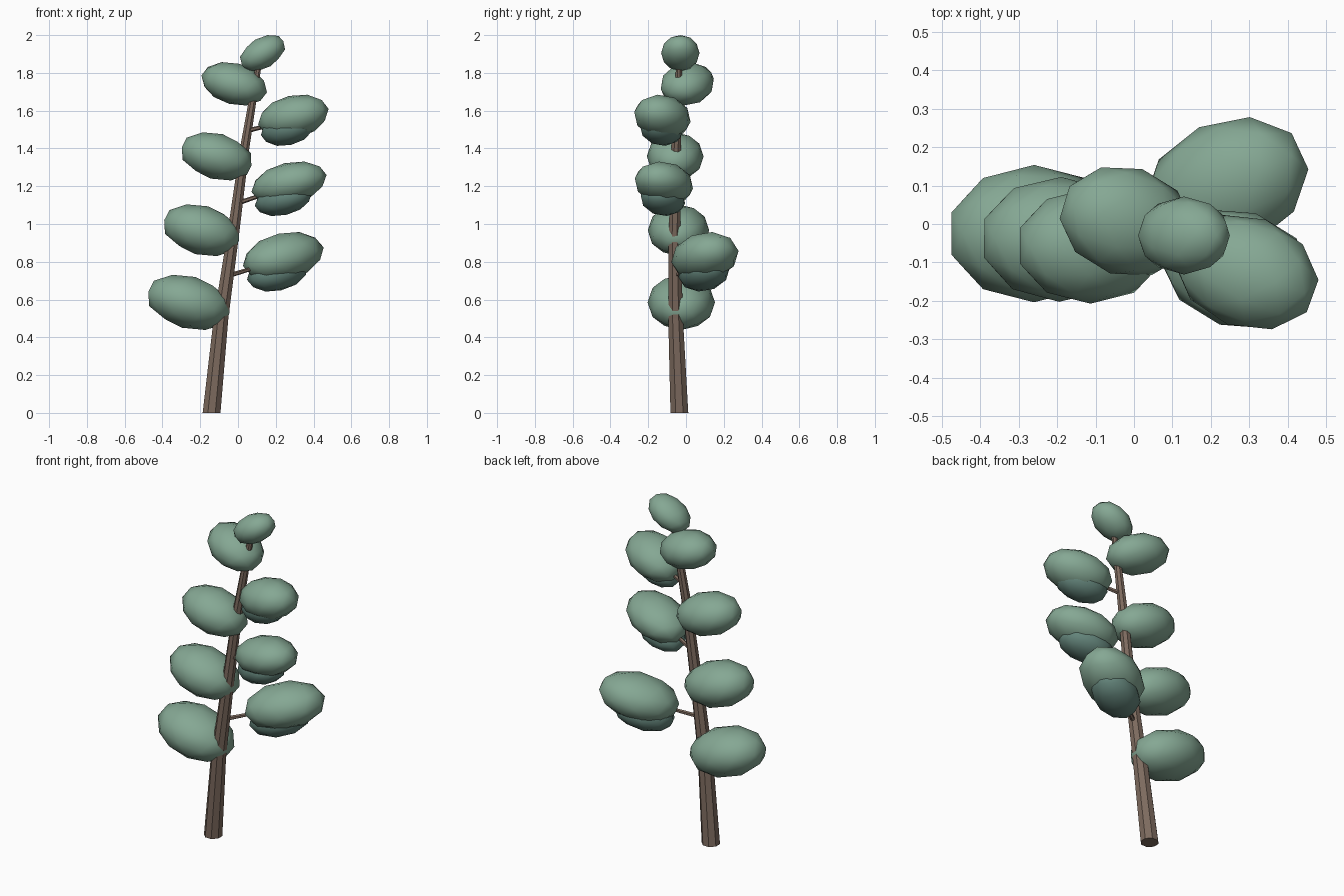
import bpy, bmesh, math
from mathutils import Vector, Euler

if "Cube" in bpy.data.objects:
    bpy.data.objects.remove(bpy.data.objects["Cube"])


def material(name, rgb):
    m = bpy.data.materials.new(name)
    m.diffuse_color = (*rgb, 1)
    m.use_nodes = True
    m.node_tree.nodes["Principled BSDF"].inputs["Base Color"].default_value = m.diffuse_color
    return m


BARK = material("bark brown", (0.205, 0.145, 0.112))
LEAF = material("leaf green", (0.235, 0.39, 0.295))
SHADE = material("deep leaf green", (0.125, 0.23, 0.195))


def finish(bm, name, mat, smooth):
    bmesh.ops.recalc_face_normals(bm, faces=bm.faces)
    me = bpy.data.meshes.new(name)
    bm.to_mesh(me)
    bm.free()
    me.materials.append(mat)
    for p in me.polygons:
        p.use_smooth = smooth
    ob = bpy.data.objects.new(name, me)
    bpy.context.collection.objects.link(ob)
    return ob


def tube(name, points, sides, flat_rings=False):
    """Tapered tube through (x, y, z, radius) points."""
    bm = bmesh.new()
    rings = []
    axis = Vector(points[-1][:3]) - Vector(points[0][:3])
    rot = axis.to_track_quat('Z', 'Y')
    for x, y, z, r in points:
        ring = []
        for i in range(sides):
            a = math.tau * (i + 0.5) / sides
            off = Vector((r * math.cos(a), r * math.sin(a), 0))
            if not flat_rings:
                off = rot @ off
            ring.append(bm.verts.new(Vector((x, y, z)) + off))
        rings.append(ring)
    for a, b in zip(rings, rings[1:]):
        for i in range(sides):
            j = (i + 1) % sides
            bm.faces.new((a[i], a[j], b[j], b[i]))
    bm.faces.new(rings[0])
    bm.faces.new(rings[-1])
    return finish(bm, name, BARK, False)


def pad(name, centre, size, tilt, yaw, mat=LEAF):
    """Ellipsoid leaf clump whose outer end is raised by tilt."""
    bm = bmesh.new()
    bmesh.ops.create_icosphere(bm, subdivisions=2, radius=1.015)
    rot = Euler((0, -math.radians(tilt), math.radians(yaw))).to_matrix()
    for v in bm.verts:
        v.co = rot @ Vector([c * s for c, s in zip(v.co, size)]) + Vector(centre)
    return finish(bm, name, mat, True)


# leaning trunk
tube("trunk", [(-0.14, -0.035, 0, 0.051), (-0.09, -0.055, 0.5, 0.042),
               (-0.025, -0.06, 0.95, 0.034), (0.035, -0.052, 1.4, 0.027),
               (0.085, -0.042, 1.7, 0.021), (0.12, -0.035, 1.9, 0.014)], 8, True)

# left leaf clumps, sitting against the trunk
left = [((-0.26, -0.025, 0.585), (0.23, 0.176, 0.137), 180),
        ((-0.192, -0.04, 0.967), (0.212, 0.16, 0.129), 179),
        ((-0.113, -0.057, 1.358), (0.197, 0.148, 0.12), 180),
        ((-0.02, 0.007, 1.742), (0.18, 0.14, 0.108), 163)]
for i, (c, s, yaw) in enumerate(left, 1):
    pad(f"left_leaves_{i}", c, s, 15, yaw)

# right leaf clumps, each with a darker underside clump and a branch
right = [((0.24, 0.1, 0.827), (0.225, 0.165, 0.123), 25, (-0.055, -0.058, 0.725), 0.64),
         ((0.27, -0.117, 1.215), (0.206, 0.15, 0.108), -18, (-0.002, -0.058, 1.11), 1.04),
         ((0.293, -0.125, 1.567), (0.194, 0.143, 0.112), -20, (0.053, -0.05, 1.495), 1.41)]
for i, (c, s, yaw, root, bottom) in enumerate(right, 1):
    pad(f"right_leaves_{i}", c, s, 13, yaw)
    low = [0.76 * d for d in s]
    low_z = bottom + low[2] + 0.008
    pad(f"right_under_leaves_{i}", (c[0] - 0.03, c[1] - 0.005, low_z), low, 13, yaw, SHADE)
    end = (c[0] - 0.02, c[1], c[2] - 0.02)
    tube(f"branch_{i}", [(*root, 0.013), (*end, 0.007)], 6)

# tip leaf clump
pad("top_leaves", (0.13, -0.03, 1.905), (0.131, 0.1, 0.08), 30, 0)
